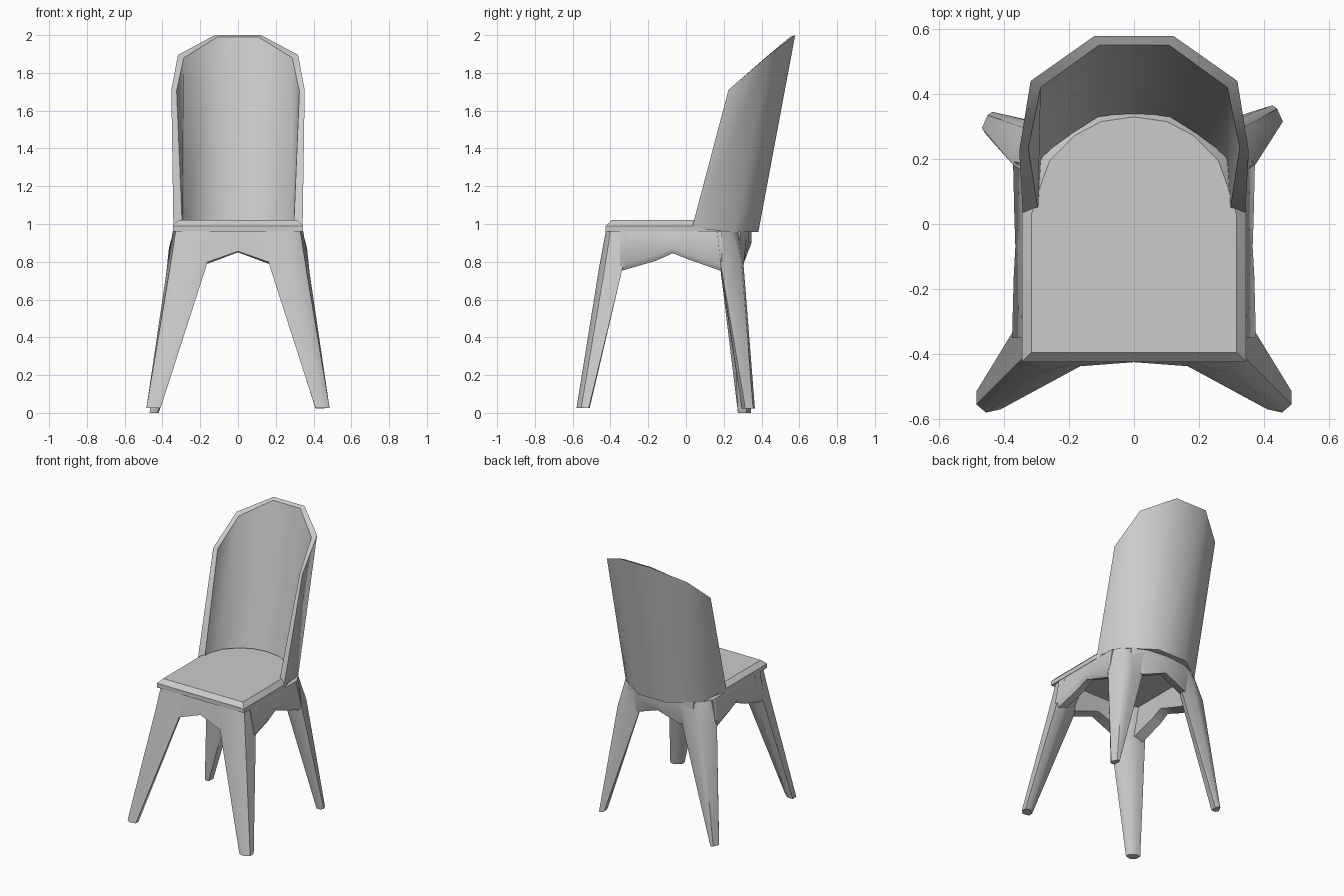
import bpy, bmesh, math


def loft(name, sections, angle=50):
    """Skin a row of equal-length closed sections, cap both ends, shade smooth."""
    bm = bmesh.new()
    rings = [[bm.verts.new(p) for p in s] for s in sections]
    n = len(rings[0])
    for a, b in zip(rings, rings[1:]):
        for i in range(n):
            j = (i + 1) % n
            bm.faces.new((a[i], a[j], b[j], b[i]))
    bm.faces.new(rings[0])
    bm.faces.new(rings[-1])
    bmesh.ops.recalc_face_normals(bm, faces=bm.faces)
    me = bpy.data.meshes.new(name)
    bm.to_mesh(me)
    bm.free()
    ob = bpy.data.objects.new(name, me)
    bpy.context.collection.objects.link(ob)
    bpy.ops.object.select_all(action='DESELECT')
    ob.select_set(True)
    bpy.context.view_layer.objects.active = ob
    bpy.ops.object.shade_smooth_by_angle(angle=math.radians(angle))
    return ob


def flip(sections):
    return [[(-x, y, z) for x, y, z in s] for s in sections]


def symmetric(half):
    """Sections from the outer end to the middle, continued on the other side."""
    return half + flip([s for s in half[::-1] if s[0][0] > 0])


def at(points, z, dx=0, dy=0):
    return [(x + dx, y + dy, z) for x, y in points]


# Seat slab: square front, rounded back, chamfered top edge
half = [(0.345, -0.425), (0.345, 0.03), (0.308, 0.14), (0.283, 0.205),
        (0.2, 0.285), (0.11, 0.33), (0, 0.345)]
outline = half + [(-x, y) for x, y in half[-2::-1]]
top = [(x * 0.915, -0.395 if y < 0 else y * 0.955) for x, y in outline]
loft("seat", [at(outline, 0.96), at(outline, 0.99), at(top, 1.02)], 25)

# Backrest: leaning wrap-around shell; section = outer bottom/top, inner top/bottom
loft("backrest", symmetric([
    [(0.342, 0.032, 0.98), (0.353, 0.225, 1.71), (0.325, 0.235, 1.705), (0.295, 0.04, 0.98)],
    [(0.300, 0.252, 0.957), (0.318, 0.44, 1.895), (0.287, 0.42, 1.88), (0.285, 0.205, 0.96)],
    [(0.112, 0.383, 0.957), (0.122, 0.578, 2.0), (0.108, 0.55, 1.99), (0.10, 0.33, 0.96)],
]))

# Legs: tapered lofts from seat to foot
front = [
    at([(0.125, -0.415), (0.28, -0.425), (0.33, -0.40), (0.345, -0.28),
        (0.28, -0.27), (0.14, -0.35)], 0.962),
    at([(0.17, -0.44), (0.30, -0.46), (0.36, -0.43), (0.375, -0.335),
        (0.30, -0.335), (0.19, -0.38)], 0.77),
    at([(0.41, -0.57), (0.455, -0.58), (0.485, -0.555), (0.485, -0.515),
        (0.45, -0.51), (0.41, -0.54)], 0.025)]
loft("front_leg_right", front)
loft("front_leg_left", flip(front))

rear_top = at([(0.165, 0.325), (0.26, 0.275), (0.31, 0.24), (0.345, 0.165),
               (0.29, 0.15), (0.17, 0.26)], 0.962)
rear_mid = at([(0.17, 0.285), (0.27, 0.305), (0.335, 0.295), (0.375, 0.185),
               (0.32, 0.18), (0.19, 0.24)], 0.78)
rear_foot = [(0.41, 0.34), (0.425, 0.365), (0.44, 0.355), (0.458, 0.315),
             (0.445, 0.295), (0.415, 0.295)]
loft("rear_leg_right", [rear_top, rear_mid, at(rear_foot, 0.022)])
loft("rear_leg_left", flip([rear_top, rear_mid, at(rear_foot, 0.0, 0.01, -0.02)]))

# Side aprons: arched underside, flaring outward to the legs
side = [[(0.342, y, 0.962), (xo, y, z + 0.03), (xo - 0.02, y, z), (0.285, y, z + 0.02), (0.27, y, 0.962)]
        for y, xo, z in [(-0.35, 0.375, 0.75), (-0.16, 0.37, 0.805), (-0.07, 0.365, 0.845),
                         (0.02, 0.368, 0.81), (0.19, 0.372, 0.75)]]
loft("side_apron_right", side)
loft("side_apron_left", flip(side))

# Front and rear aprons: arched, the rear one curving with the backrest
loft("front_apron", symmetric([
    [(x, -0.415, 0.962), (x, yo, z), (x, -0.36, z + 0.01), (x, -0.34, 0.962)]
    for x, yo, z in [(0.2, -0.44, 0.785), (0.0, -0.425, 0.855)]]))
loft("rear_apron", symmetric([
    [(x, y, 0.962), (x, y, 0.9), (x, y - 0.025, z), (x, y - 0.08, z + 0.01), (x, y - 0.09, 0.962)]
    for x, y, z in [(0.26, 0.285, 0.785), (0.16, 0.33, 0.79), (0.0, 0.347, 0.85)]]))
